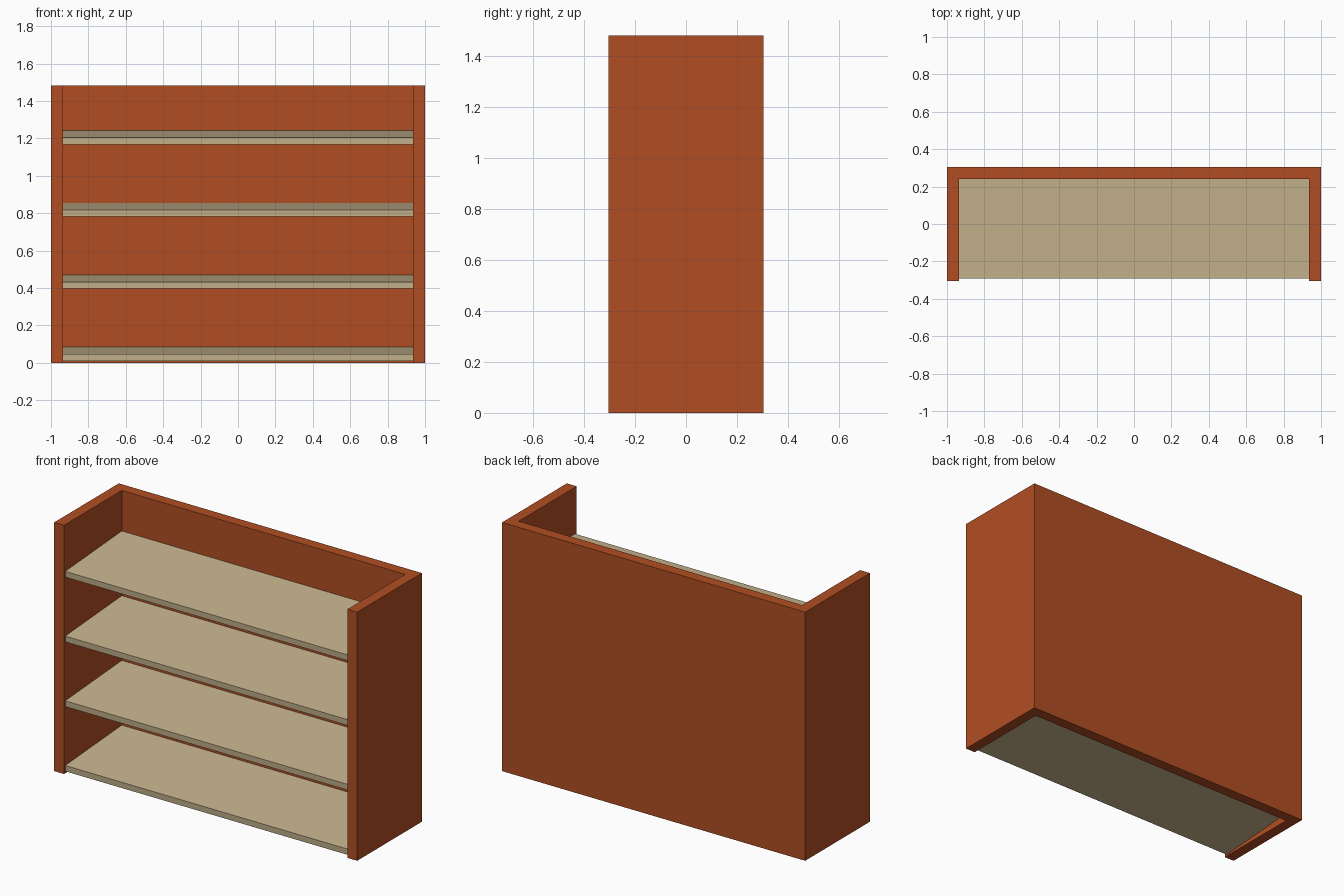
import bpy
import bmesh
from math import sin, cos

cube = bpy.data.objects.get("Cube")
if cube:
    bpy.data.objects.remove(cube, do_unlink=True)


def make_material(name, rgb):
    mat = bpy.data.materials.new(name)
    mat.use_nodes = True
    color = (*rgb, 1.0)
    mat.diffuse_color = color
    mat.node_tree.nodes["Principled BSDF"].inputs["Base Color"].default_value = color
    return mat


def extrude_profile(name, points, direction, mat):
    """Extrude a closed flat profile along a direction into a solid."""
    bm = bmesh.new()
    face = bm.faces.new([bm.verts.new(p) for p in points])
    result = bmesh.ops.extrude_face_region(bm, geom=[face], use_keep_orig=True)
    verts = [g for g in result["geom"] if isinstance(g, bmesh.types.BMVert)]
    bmesh.ops.translate(bm, verts=verts, vec=direction)
    bmesh.ops.recalc_face_normals(bm, faces=bm.faces)
    mesh = bpy.data.meshes.new(name)
    bm.to_mesh(mesh)
    bm.free()
    mesh.materials.append(mat)
    obj = bpy.data.objects.new(name, mesh)
    bpy.context.collection.objects.link(obj)
    return obj


red_wood = make_material("red brown wood", (0.44, 0.076, 0.016))
pale_wood = make_material("pale wood", (0.58, 0.46, 0.275))

WIDTH, DEPTH, HEIGHT, BOARD = 1.0, 0.305, 1.483, 0.065
INNER = WIDTH - BOARD

# Cabinet: side panels and back as one U-shaped board
half = [(WIDTH, DEPTH), (WIDTH, -DEPTH), (INNER, -DEPTH), (INNER, DEPTH - BOARD)]
outline = half + [(-x, y) for x, y in reversed(half)]
extrude_profile("cabinet_shell", [(x, y, 0) for x, y in outline],
                (0, 0, HEIGHT), red_wood)

# Shelves: thin boards tilted so that the front edge sits lower
TILT, THICK, LENGTH = 0.07, 0.036, 0.535
FRONT = -0.29
for i in range(4):
    bottom = 0.01 + 0.386 * i
    along = (LENGTH * cos(TILT), LENGTH * sin(TILT))
    up = (-THICK * sin(TILT), THICK * cos(TILT))
    section = [(0, 0), along, (along[0] + up[0], along[1] + up[1]), up]
    extrude_profile(f"shelf_{i + 1}",
                    [(-INNER, FRONT + y, bottom + z) for y, z in section],
                    (2 * INNER, 0, 0), pale_wood)
